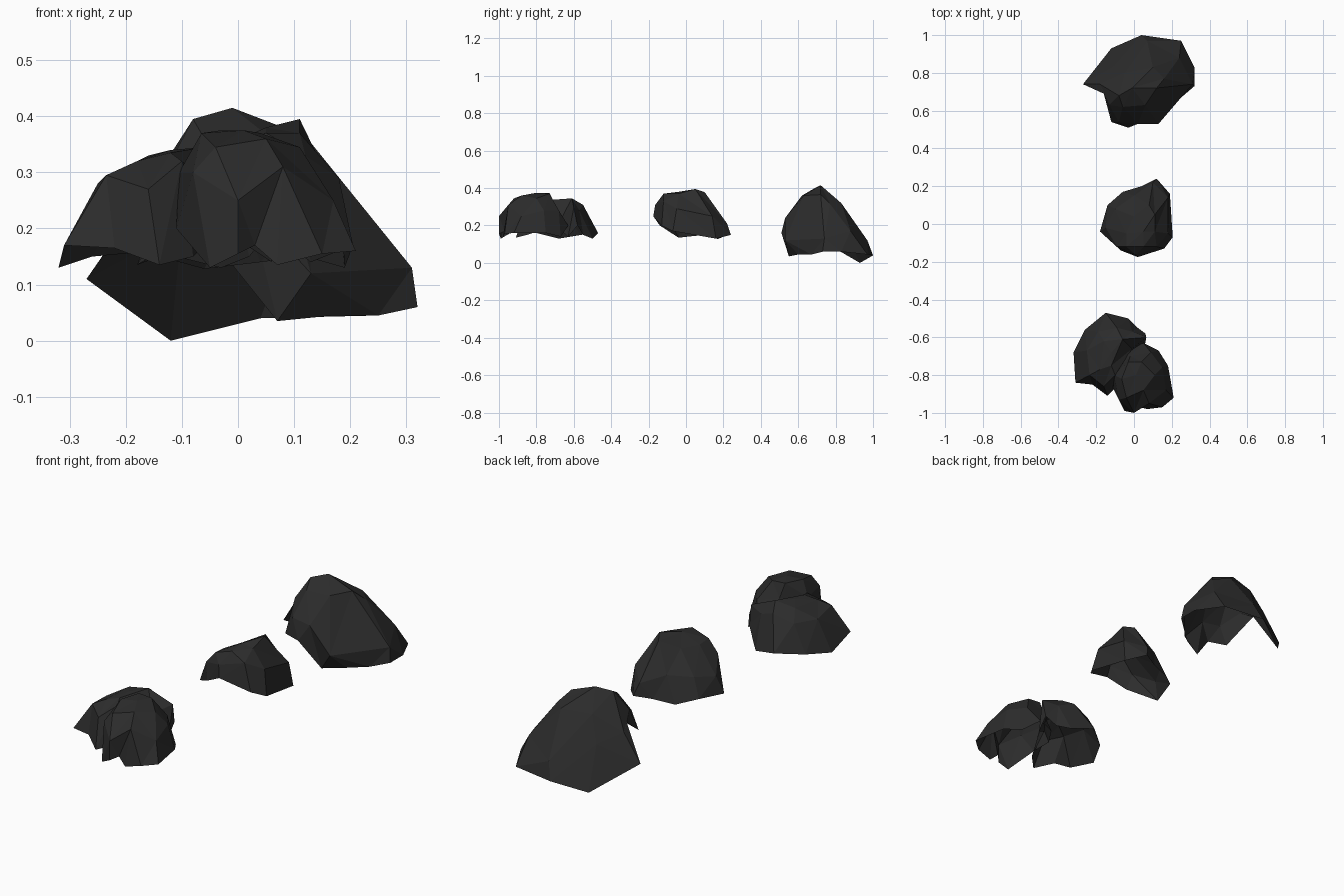
import bpy, bmesh, math

stone = bpy.data.materials.new("dark_stone")
stone.diffuse_color = (0.025, 0.025, 0.025, 1)


def stitch(bm, outer, inner, centre):
    """Zip two counter-clockwise rings together, ordered by angle about the centre."""
    def angle(p):
        return math.atan2(p.y - centre[1], p.x - centre[0])
    start = angle(outer[0].co)
    events = []
    for which, ring in enumerate((outer, inner)):
        if len(ring) > 1:
            for k, v in enumerate(ring):
                mid = (v.co + ring[(k + 1) % len(ring)].co) / 2
                events.append(((angle(mid) - start) % math.tau, which, k))
    events.sort()
    i = 0
    j = next((k for _, which, k in events if which == 1), 0)
    for _, which, k in events:
        if which == 0:
            i = (k + 1) % len(outer)
            bm.faces.new((outer[k], outer[i], inner[j]))
        else:
            j = (k + 1) % len(inner)
            bm.faces.new((inner[k], outer[i], inner[j]))


def rock(name, *rings):
    """Open-bottomed faceted shell: rim, shoulder, crown, then a single peak."""
    bm = bmesh.new()
    loops = [[bm.verts.new(p) for p in ring] for ring in rings]
    for outer, inner in zip(loops, loops[1:]):
        stitch(bm, outer, inner, rings[-1][0])
    mesh = bpy.data.meshes.new(name)
    bm.to_mesh(mesh)
    bm.free()
    mesh.materials.append(stone)
    ob = bpy.data.objects.new(name, mesh)
    bpy.context.collection.objects.link(ob)
    return ob


# Large rock at the back
rock("back_rock",
     [(.32, .73, .06), (.32, .83, .06), (.25, .97, .045), (.04, 1, .04),
      (-.12, .93, 0), (-.27, .74, .11), (-.16, .69, .265), (-.12, .54, .16),
      (-.03, .51, .16), (.07, .55, .035), (.17, .60, .045), (.25, .67, .045)],
     [(.31, .74, .13), (.24, .88, .17), (.07, .97, .12), (-.10, .84, .20),
      (-.18, .74, .24), (-.13, .63, .30), (-.08, .54, .25), (.02, .53, .24),
      (.13, .53, .12)],
     [(.16, .77, .315), (.10, .83, .32), (-.05, .80, .32), (-.08, .68, .395),
      (-.06, .62, .36), (.06, .63, .36), (.12, .72, .365)],
     [(-.01, .72, .415)])

# Small rock in the middle, with a raised spur
rock("middle_rock",
     [(.205, -.07, .17), (.19, .16, .13), (.12, .24, .15), (.04, .20, .14),
      (-.06, .17, .128), (-.14, .10, .15), (-.18, -.04, .135), (-.07, -.14, .20),
      (.02, -.175, .25), (.16, -.13, .20)],
     [(.18, -.05, .29), (.18, .14, .25), (.10, .22, .21), (0, .15, .25),
      (-.10, .08, .24), (-.15, -.02, .22), (-.09, -.12, .28), (.01, -.165, .31),
      (.12, -.12, .33)],
     [(.11, -.04, .37), (.11, .05, .395), (.08, .10, .378), (0, .04, .34),
      (-.04, -.05, .335), (-.04, -.12, .34), (.05, -.12, .37)],
     [(.05, -.04, .38)])

# Front cluster: right lobe
rock("front_right_lobe",
     [(-.11, -.76, .20), (-.11, -.87, .20), (-.05, -.99, .13), (0, -1, .155),
      (.03, -.97, .17), (.07, -.98, .135), (.15, -.97, .155), (.21, -.92, .16),
      (.18, -.75, .16), (.13, -.67, .14), (.05, -.63, .20), (-.05, -.67, .20)],
     [(-.105, -.80, .30), (-.08, -.93, .30), (0, -1, .25), (.08, -.95, .31),
      (.17, -.88, .25), (.15, -.76, .28), (.09, -.68, .28), (-.02, -.70, .31)],
     [(-.065, -.82, .37), (-.04, -.92, .345), (.05, -.88, .36), (.11, -.80, .345),
      (.04, -.73, .37), (-.03, -.73, .375)],
     [(.01, -.80, .375)])

# Front cluster: left lobe with a spur behind the right lobe
rock("front_left_lobe",
     [(-.31, -.84, .17), (-.22, -.85, .165), (-.14, -.91, .135), (-.08, -.85, .15),
      (-.03, -.70, .20), (.06, -.63, .14), (.06, -.58, .20), (.02, -.55, .15),
      (-.03, -.50, .13), (-.15, -.47, .16), (-.26, -.56, .15), (-.32, -.68, .13)],
     [(-.235, -.80, .295), (-.16, -.86, .27), (-.10, -.80, .32), (-.01, -.66, .25),
      (.065, -.60, .295), (-.01, -.57, .28), (-.09, -.55, .31), (-.19, -.57, .28),
      (-.25, -.67, .28)],
     [(-.18, -.77, .32), (-.12, -.75, .335), (-.06, -.61, .345), (-.16, -.62, .33)],
     [(-.12, -.68, .34)])
